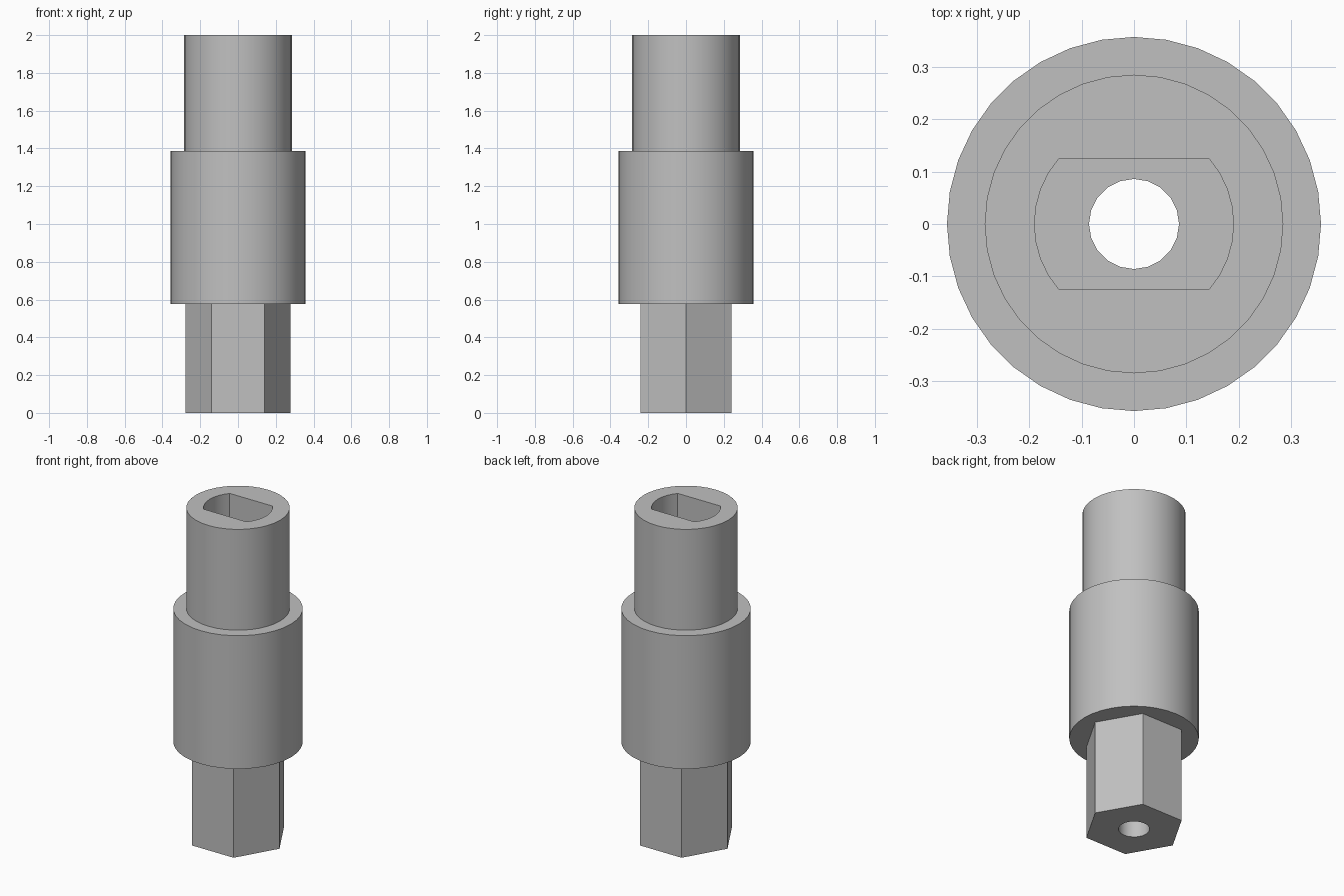
import bpy
import bmesh
from math import cos, sin, tau, asin, pi, radians

cube = bpy.data.objects.get("Cube")
if cube:
    bpy.data.objects.remove(cube)

grey = bpy.data.materials.new("plain_grey")
colour = (0.53, 0.53, 0.53, 1)
grey.diffuse_color = colour
grey.use_nodes = True
for node in grey.node_tree.nodes:
    if node.type == 'BSDF_PRINCIPLED':
        node.inputs["Base Color"].default_value = colour


def polygon(radius, sides):
    return [(radius * cos(tau * i / sides), radius * sin(tau * i / sides))
            for i in range(sides)]


def flatted_circle(radius, half_width, steps):
    """Circle with two parallel flats facing front and back."""
    a = asin(half_width / radius)
    arc = [-a + 2 * a * i / steps for i in range(steps + 1)]
    return [(radius * cos(t + turn), radius * sin(t + turn))
            for turn in (0, pi) for t in arc]


def sleeve(name, outer, inner, bottom, top):
    """Extrude the area between two outlines into a hollow part."""
    bm = bmesh.new()
    edges = []
    for outline in (outer, inner):
        verts = [bm.verts.new((x, y, bottom)) for x, y in outline]
        edges += [bm.edges.new((v, verts[i - 1])) for i, v in enumerate(verts)]
    bmesh.ops.triangle_fill(bm, edges=edges, use_beauty=True, normal=(0, 0, 1))
    grown = bmesh.ops.extrude_face_region(bm, geom=bm.faces[:], use_keep_orig=True)
    moved = [g for g in grown["geom"] if isinstance(g, bmesh.types.BMVert)]
    bmesh.ops.translate(bm, verts=moved, vec=(0, 0, top - bottom))
    bmesh.ops.recalc_face_normals(bm, faces=bm.faces[:])
    mesh = bpy.data.meshes.new(name)
    bm.to_mesh(mesh)
    bm.free()
    mesh.materials.append(grey)
    obj = bpy.data.objects.new(name, mesh)
    bpy.context.collection.objects.link(obj)
    bpy.ops.object.select_all(action='DESELECT')
    obj.select_set(True)
    bpy.context.view_layer.objects.active = obj
    bpy.ops.object.shade_smooth_by_angle(angle=radians(30))


bore = polygon(0.086, 20)
slot = flatted_circle(0.19, 0.125, 8)

# Hexagonal drive end, wide collar, and socket with a double-flat opening
sleeve("hex_shank", polygon(0.279, 6), bore, 0, 0.577)
sleeve("collar", polygon(0.357, 36), bore, 0.577, 1.387)
sleeve("socket_neck", polygon(0.285, 36), slot, 1.387, 2)
